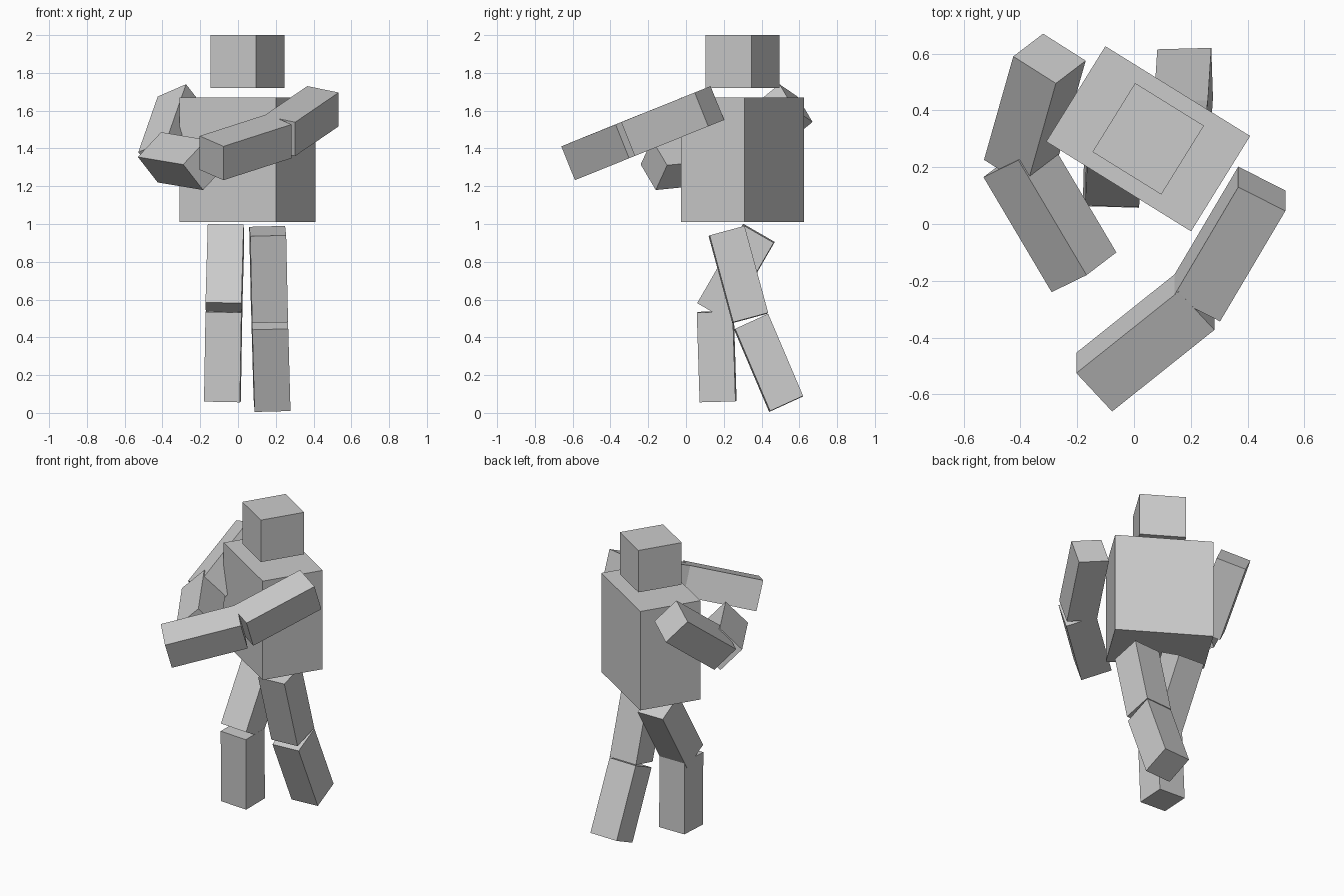
import bpy, bmesh
from math import radians, cos, sin
from mathutils import Vector, Matrix

if "Cube" in bpy.data.objects:
    bpy.data.objects.remove(bpy.data.objects["Cube"])


def box(name, corner, a, b, c):
    """Box spanned by three edge vectors starting at one corner."""
    a, b, c = Vector(a), Vector(b), Vector(c)
    centre = Vector(corner) + (a + b + c) / 2
    m = Matrix((a, b, c)).transposed().to_4x4()
    m.translation = centre
    bm = bmesh.new()
    bmesh.ops.create_cube(bm, size=1, matrix=m)
    bmesh.ops.recalc_face_normals(bm, faces=bm.faces)
    me = bpy.data.meshes.new(name)
    bm.to_mesh(me)
    bm.free()
    ob = bpy.data.objects.new(name, me)
    bpy.context.collection.objects.link(ob)
    return ob


def upright(name, width, depth, z0, z1):
    """Turned upright box sharing the body's vertical axis."""
    t = radians(-31.8)
    a = Vector((cos(t), sin(t), 0)) * width
    b = Vector((-sin(t), cos(t), 0)) * depth
    box(name, Vector((0.05, 0.30, z0)) - (a + b) / 2, a, b, (0, 0, z1 - z0))


# Torso and head
upright("torso", 0.60, 0.395, 1.01, 1.67)
upright("head", 0.285, 0.285, 1.72, 2.0)

# Arm on the +x side, both halves share a tilted bending plane
thick = (0, 0.072, -0.179)
box("left_upper_arm", (0.367, 0.13, 1.73), (0.166, -0.084, -0.034), (-0.23, -0.389, -0.157), thick)
box("left_forearm", (-0.077, -0.66, 1.411), (-0.126, 0.135, 0.055), (0.36, 0.287, 0.116), thick)

# Arm on the -x side, both halves share the elbow hinge axis
hinge = (0.105, 0.08, -0.135)
box("right_upper_arm", (-0.275, 0.495, 1.74), (-0.15, 0.095, -0.065), hinge, (-0.103, -0.364, -0.295))
box("right_forearm", (-0.53, 0.165, 1.355), (0.24, -0.405, -0.04), hinge, (0.123, 0.06, 0.131))

# Leg on the +x side, swinging back
side = (0.19, 0.005, 0.005)
box("left_thigh", (0.065, 0.12, 0.935), side, (-0.006, 0.185, 0.05), (0.01, 0.125, -0.46))
box("left_shin", (0.076, 0.255, 0.44), side, (-0.006, 0.175, 0.08), (0.012, 0.185, -0.435))

# Leg on the -x side, stepping forward
side = (0.19, -0.006, -0.004)
box("right_thigh", (-0.16, 0.305, 1.0), side, (0.003, 0.165, -0.095), (-0.012, -0.24, -0.415))
box("right_shin", (-0.172, 0.063, 0.535), side, (0.005, 0.19, 0.005), (-0.008, 0.015, -0.475))
